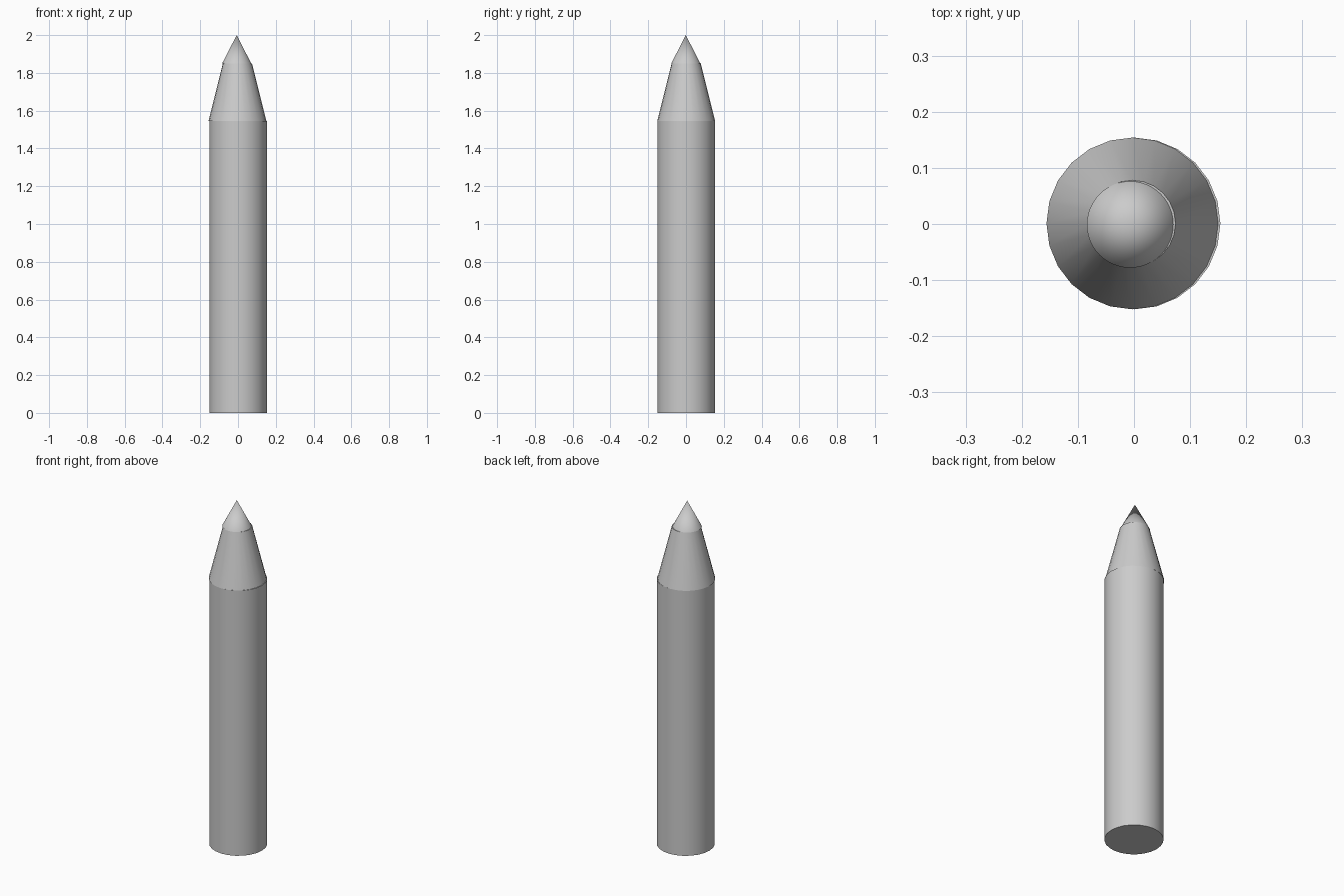
import bpy
from math import radians

if "Cube" in bpy.data.objects:
    bpy.data.objects.remove(bpy.data.objects["Cube"])


def section(name, sides, r_low, r_high, z_low, z_high, x, y):
    """One round section of the pencil, smooth with sharp rims."""
    bpy.ops.mesh.primitive_cone_add(
        vertices=sides, radius1=r_low, radius2=r_high,
        depth=z_high - z_low, location=(x, y, (z_low + z_high) / 2))
    ob = bpy.context.object
    ob.name = name
    bpy.ops.object.shade_smooth_by_angle(angle=radians(30))
    return ob


# Straight barrel
section("barrel", 24, 0.153, 0.153, 0.0, 1.545, 0.001, 0.001)
# Tapered collar, sitting very slightly off centre
section("tapered_collar", 24, 0.153, 0.077, 1.545, 1.85, -0.003, 0.001)
# Pointed writing tip
section("tip", 48, 0.077, 0.0, 1.85, 2.0, -0.007, -0.001)
